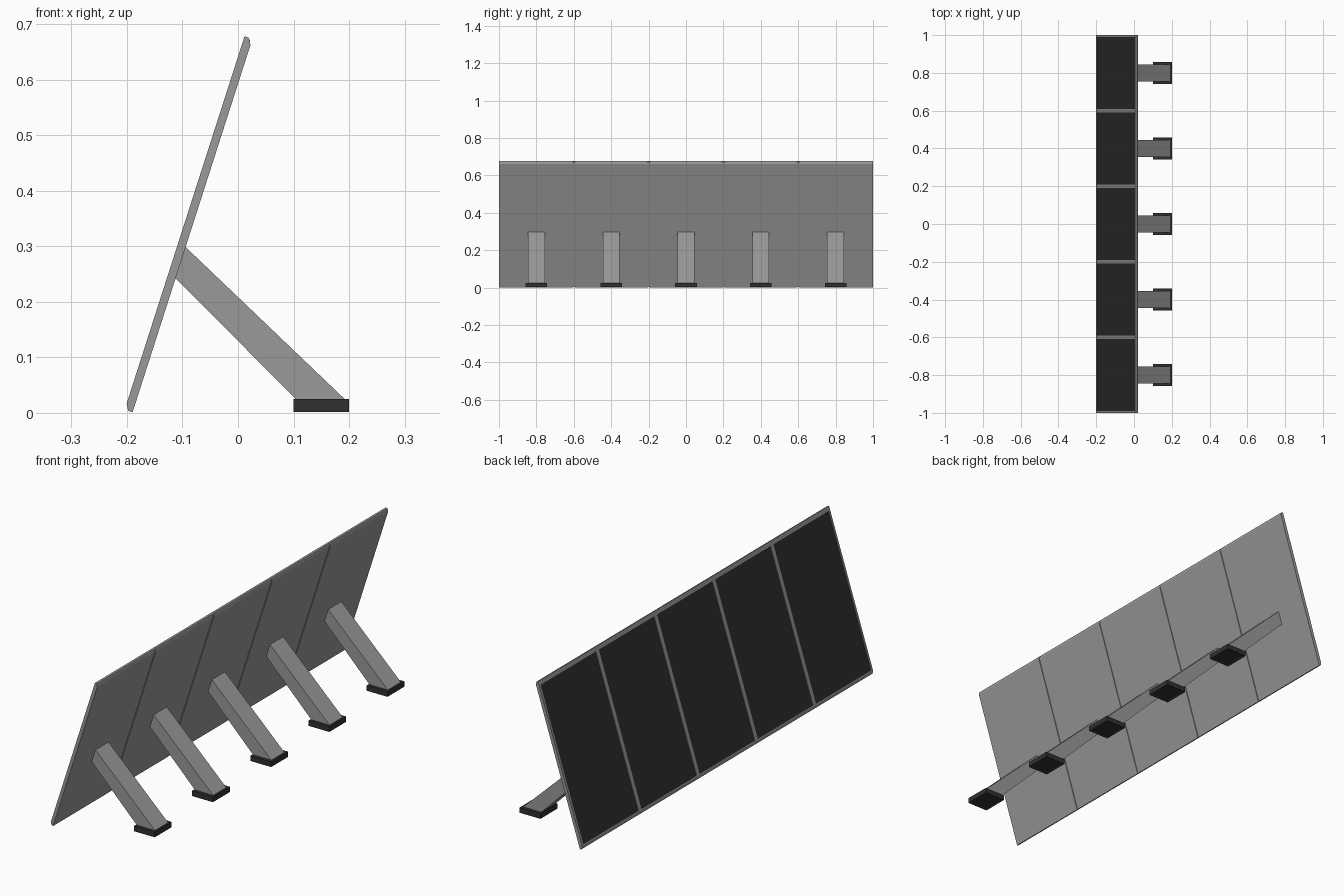
import bpy, bmesh

if "Cube" in bpy.data.objects:
    bpy.data.objects.remove(bpy.data.objects["Cube"])


def material(name, value):
    m = bpy.data.materials.new(name)
    m.diffuse_color = (value, value, value, 1)
    m.use_nodes = True
    m.node_tree.nodes["Principled BSDF"].inputs["Base Color"].default_value = m.diffuse_color
    return m


GREY = material("grey metal", 0.32)
BLACK = material("black", 0.03)

# Tilted panel frame: u runs up the slope, n points out of the cell face
CX, CZ = -0.089, 0.3395
UX, UZ = 0.3057, 0.9521


def tilt(points):
    return [(CX + u * UX - n * UZ, CZ + u * UZ + n * UX) for u, n in points]


def extrude(name, profile, y0, y1, mat):
    """Extrude an x-z profile along y."""
    bm = bmesh.new()
    face = bm.faces.new([bm.verts.new((x, y0, z)) for x, z in profile])
    out = bmesh.ops.extrude_face_region(bm, geom=[face])
    verts = [v for v in out["geom"] if isinstance(v, bmesh.types.BMVert)]
    bmesh.ops.translate(bm, verts=verts, vec=(0, y1 - y0, 0))
    bmesh.ops.recalc_face_normals(bm, faces=bm.faces)
    mesh = bpy.data.meshes.new(name)
    bm.to_mesh(mesh)
    bm.free()
    mesh.materials.append(mat)
    obj = bpy.data.objects.new(name, mesh)
    bpy.context.collection.objects.link(obj)
    return obj


T = 0.0075                      # half thickness of the panel
lower = [(-0.353, -T), (-0.353, 0), (-0.351, 0.002), (-0.341, T)]
upper = [(-u, -n) for u, n in lower]
bottom_rail = lower + [(-0.335, T), (-0.335, -T)]
top_rail = upper + [(0.335, -T), (0.335, T)]
full_bar = lower + upper
seam_bar = [(-0.353, -0.004), *lower[1:], upper[0], (0.353, 0),
            (0.351, -0.002), (0.349, -0.004)]

for i in range(5):
    y = -0.8 + 0.4 * i
    a, b = max(y - 0.197, -0.99), min(y + 0.197, 0.99)
    # Panel: back sheet, black cell plate, top and bottom rails
    extrude("panel_back", tilt([(-0.335, -T), (-0.335, 0.004),
                                (0.335, 0.004), (0.335, -T)]), a, b, GREY)
    extrude("cell_plate", tilt([(-0.336, 0.003), (-0.336, 0.0055),
                                (0.336, 0.0055), (0.336, 0.003)]), a, b, BLACK)
    extrude("bottom_rail", tilt(bottom_rail), a, b, GREY)
    extrude("top_rail", tilt(top_rail), a, b, GREY)
    # Sloping support strut
    extrude("strut", [(-0.100, 0.304), (-0.118, 0.248),
                      (0.105, 0.024), (0.193, 0.024)], y - 0.045, y + 0.045, GREY)
    # Foot pad with a shallow recess underneath
    foot = extrude("foot", [(0.1, 0.002), (0.2, 0.002), (0.2, 0.025), (0.1, 0.025)],
                   y - 0.058, y + 0.058, BLACK)
    bm = bmesh.new()
    bm.from_mesh(foot.data)
    under = min(bm.faces, key=lambda f: f.normal.z)
    bmesh.ops.inset_region(bm, faces=[under], thickness=0.012, depth=-0.003)
    bm.to_mesh(foot.data)
    bm.free()

# Frame bars over the seams and at both ends
for y in (-0.6, -0.2, 0.2, 0.6):
    extrude("seam_bar", tilt(seam_bar), y - 0.01, y + 0.01, GREY)
for y in (-1.0, 0.99):
    extrude("end_bar", tilt(full_bar), y, y + 0.01, GREY)
